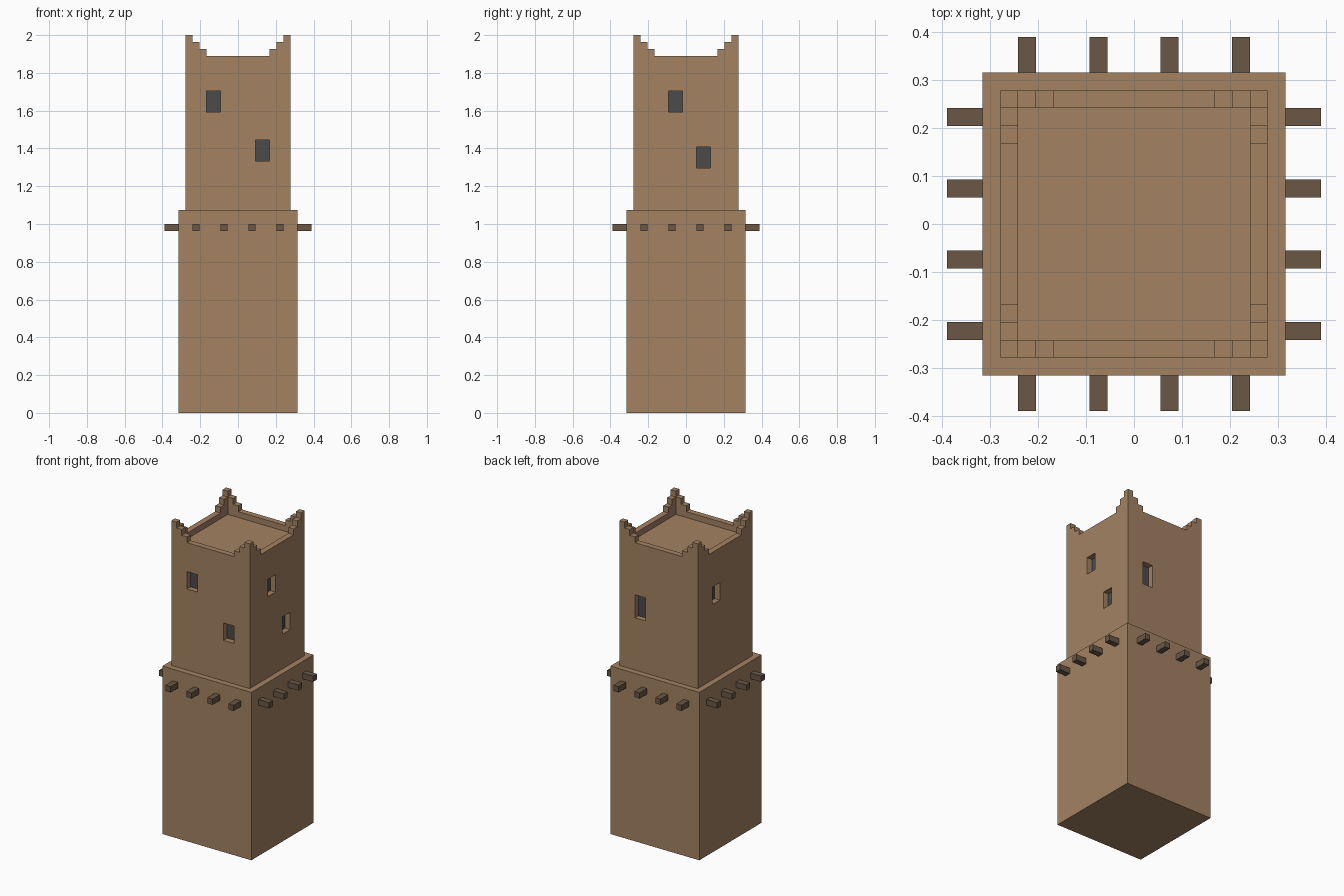
import bpy
import bmesh
from math import pi
from mathutils import Matrix, Vector

U = 2 / 54  # the whole tower sits on a block grid, 54 blocks high

if "Cube" in bpy.data.objects:
    bpy.data.objects.remove(bpy.data.objects["Cube"], do_unlink=True)


def make_material(name, rgb):
    mat = bpy.data.materials.new(name)
    mat.use_nodes = True
    mat.diffuse_color = (*rgb, 1)
    mat.node_tree.nodes["Principled BSDF"].inputs["Base Color"].default_value = (*rgb, 1)
    return mat


clay = make_material("tan clay", (0.366, 0.223, 0.122))
wood = make_material("dark brown wood", (0.144, 0.095, 0.061))
glass = make_material("dark grey pane", (0.069, 0.069, 0.069))


def finish(bm, name, mat):
    """Scale from blocks to units and link as an object."""
    bmesh.ops.recalc_face_normals(bm, faces=bm.faces)
    bm.transform(Matrix.Scale(U, 4))
    mesh = bpy.data.meshes.new(name)
    bm.to_mesh(mesh)
    bm.free()
    mesh.materials.append(mat)
    obj = bpy.data.objects.new(name, mesh)
    bpy.context.collection.objects.link(obj)
    return obj


def add_box(bm, low, high, turn=0):
    """Box between two corners, turned about z by quarter turns."""
    low, high = Vector(low), Vector(high)
    matrix = (Matrix.Rotation(turn * pi / 2, 4, "Z")
              @ Matrix.Translation((low + high) / 2)
              @ Matrix.Diagonal((*(high - low), 1)))
    bmesh.ops.create_cube(bm, size=1, matrix=matrix)


# Sides by quarter turns from the front: 0 front, 1 right, 2 back, 3 left
HALF = 7.5   # half width of upper tower
BASE = 8.5   # half width of lower tower
LEDGE, DECK = 29, 50

# Lower tower
bm = bmesh.new()
add_box(bm, (-BASE, -BASE, 0), (BASE, BASE, LEDGE))
finish(bm, "lower_tower", clay)

# Upper tower
bm = bmesh.new()
add_box(bm, (-HALF, -HALF, LEDGE), (HALF, HALF, DECK))
tower = finish(bm, "upper_tower", clay)

# Windows: side, left edge, sill, height
windows = [(0, -4.5, 43, 3), (0, 2.5, 36, 3),
           (1, -2.5, 43, 3), (1, 1.5, 35, 3),
           (2, -4.5, 38, 4), (3, -3.5, 42, 3)]
holes, panes = bmesh.new(), bmesh.new()
for side, x, z, height in windows:
    add_box(holes, (x, -HALF - 1, z), (x + 2, 1 - HALF, z + height), side)
    add_box(panes, (x, 0.98 - HALF, z), (x + 2, 1.1 - HALF, z + height), side)
cutter = finish(holes, "window_cutter", clay)
cutter.hide_render = True
finish(panes, "window_panes", glass)

# Cut the recesses and drop the cutter
cut = tower.modifiers.new("window_recesses", "BOOLEAN")
cut.operation = "DIFFERENCE"
cut.solver = "EXACT"
cut.object = cutter
bpy.context.view_layer.update()
carved = bpy.data.meshes.new_from_object(
    tower.evaluated_get(bpy.context.evaluated_depsgraph_get()))
tower.modifiers.clear()
tower.data = carved
bpy.data.objects.remove(cutter, do_unlink=True)

# Parapet: stepped profile on each side, rising to the corners
bm = bmesh.new()
steps = [(-HALF, 54), (-6.5, 53), (-5.5, 52), (-4.5, 51),
         (4.5, 52), (5.5, 53), (6.5, DECK)]
outline = [(-HALF, DECK)]
for (x, z), (x_next, _) in zip(steps, steps[1:]):
    outline += [(x, z), (x_next, z)]
outline.append((6.5, DECK))
for side in range(4):
    turn = Matrix.Rotation(side * pi / 2, 3, "Z")
    face = bm.faces.new([bm.verts.new(turn @ Vector((x, -HALF, z))) for x, z in outline])
    wall = bmesh.ops.extrude_face_region(bm, geom=[face], use_keep_orig=True)
    moved = [v for v in wall["geom"] if isinstance(v, bmesh.types.BMVert)]
    bmesh.ops.translate(bm, verts=moved, vec=turn @ Vector((0, 1, 0)))
finish(bm, "parapet", clay)

# Projecting roof beams, four on each side
bm = bmesh.new()
for side in range(4):
    for x in (-6, -2, 2, 6):
        add_box(bm, (x - 0.5, -10.5, 26), (x + 0.5, -8, 27), side)
finish(bm, "beams", wood)
